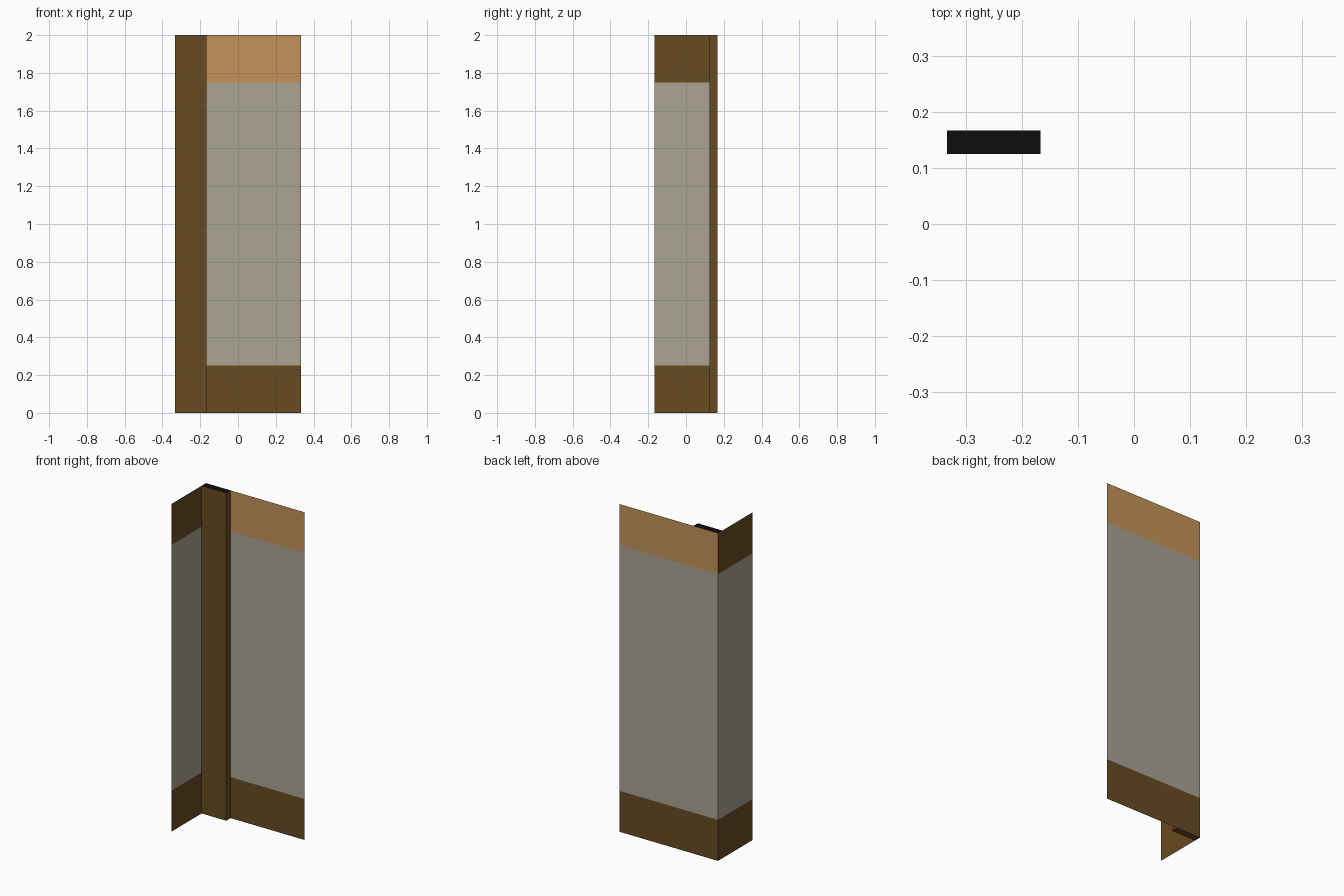
import bpy
import bmesh

cube = bpy.data.objects.get("Cube")
if cube:
    bpy.data.objects.remove(cube, do_unlink=True)


def make_material(name, rgb):
    mat = bpy.data.materials.new(name)
    mat.use_nodes = True
    color = (*rgb, 1.0)
    mat.diffuse_color = color
    node = next(n for n in mat.node_tree.nodes if n.type == 'BSDF_PRINCIPLED')
    node.inputs["Base Color"].default_value = color
    return mat


dark_wood = make_material("dark wood", (0.14, 0.07, 0.016))
light_wood = make_material("light wood", (0.55, 0.29, 0.105))
plaster = make_material("plaster", (0.40, 0.37, 0.29))
black = make_material("black", (0.004, 0.004, 0.004))

LEFT, RIGHT = -0.333, 0.333
FRONT, BACK = -0.167, 0.167
HEIGHT, BASE_TOP, TRIM_BOTTOM = 2.0, 0.25, 1.75


def add_object(name, bm, materials):
    mesh = bpy.data.meshes.new(name)
    bm.to_mesh(mesh)
    bm.free()
    for mat in materials:
        mesh.materials.append(mat)
    obj = bpy.data.objects.new(name, mesh)
    bpy.context.collection.objects.link(obj)
    return obj


def banded_wall(name, start, end, materials):
    """Thin sheet wall split into base, middle and top bands."""
    bm = bmesh.new()
    rows = [[bm.verts.new((x, y, z)) for x, y in (start, end)]
            for z in (0, BASE_TOP, TRIM_BOTTOM, HEIGHT)]
    for i, (low, high) in enumerate(zip(rows, rows[1:])):
        face = bm.faces.new((low[0], low[1], high[1], high[0]))
        face.material_index = i
    return add_object(name, bm, materials)


# Walls meeting at the back corner
banded_wall("back_wall", (LEFT, BACK), (RIGHT, BACK),
            (dark_wood, plaster, light_wood))
banded_wall("side_wall", (LEFT, FRONT), (LEFT, BACK),
            (dark_wood, plaster, dark_wood))

# Corner post, open where it touches the walls, with a black top
bm = bmesh.new()
bmesh.ops.create_cube(bm, size=1)
width, depth = 0.166, 0.042
bmesh.ops.scale(bm, vec=(width, depth, HEIGHT), verts=bm.verts)
bmesh.ops.translate(bm, vec=(LEFT + width / 2, BACK - depth / 2, HEIGHT / 2),
                    verts=bm.verts)
bm.normal_update()
hidden = [f for f in bm.faces if f.normal.y > 0.5 or f.normal.x < -0.5]
bmesh.ops.delete(bm, geom=hidden, context='FACES')
for face in bm.faces:
    face.material_index = 1 if face.normal.z > 0.5 else 0
add_object("corner_post", bm, (dark_wood, black))
